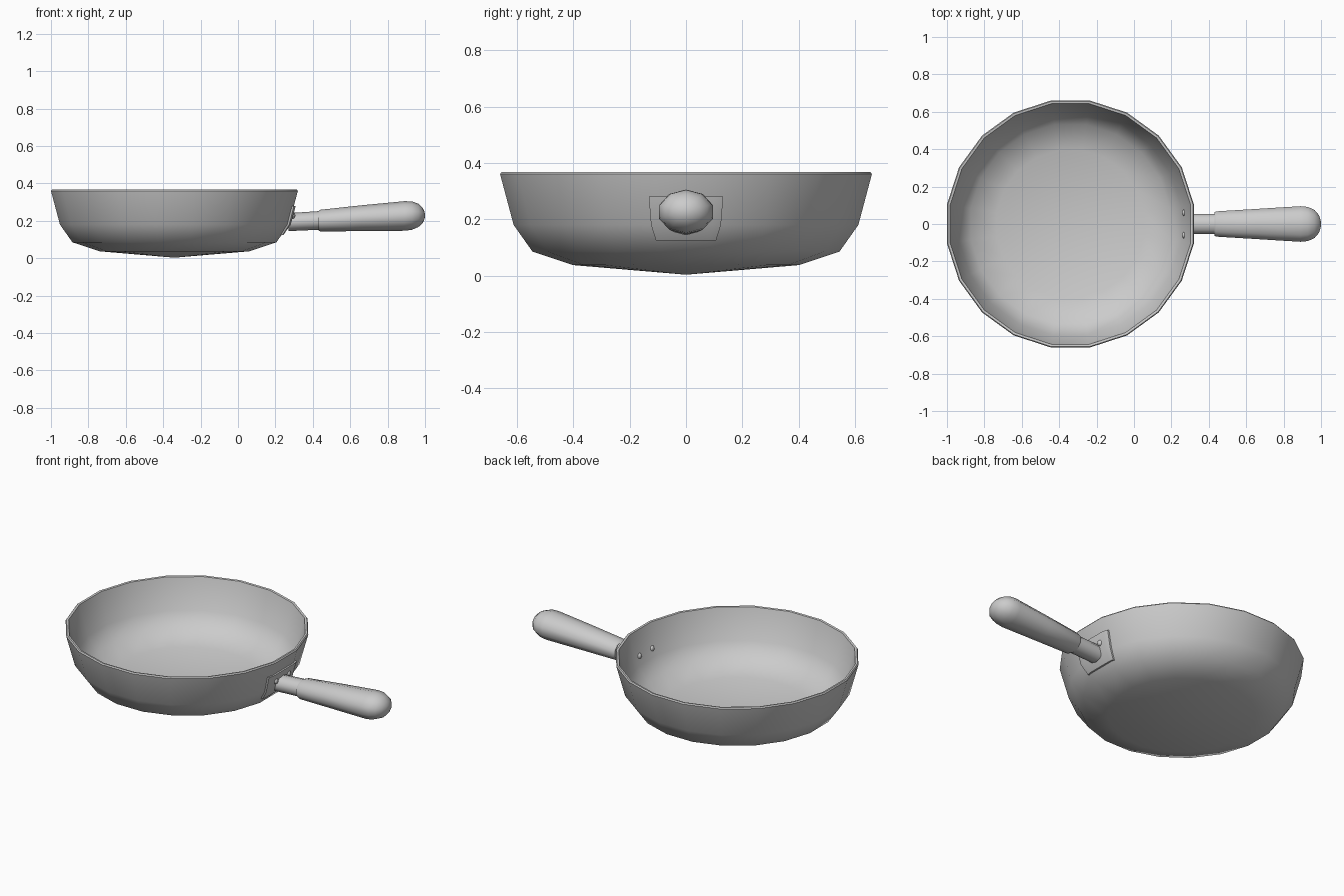
import bpy, bmesh, math
from mathutils import Vector

if "Cube" in bpy.data.objects:
    bpy.data.objects.remove(bpy.data.objects["Cube"])

CX, SIDES = -0.34, 20
COS = math.cos(math.pi / SIDES)
# outer profile: (flat-to-centre distance, height)
OUTER = [(0.40, 0.037), (0.545, 0.085), (0.612, 0.18), (0.66, 0.36)]
INNER = [(0.655, 0.367), (0.643, 0.365), (0.594, 0.185), (0.532, 0.1), (0.395, 0.057)]


def finish(name, bm, angle=50):
    bmesh.ops.recalc_face_normals(bm, faces=bm.faces[:])
    me = bpy.data.meshes.new(name)
    bm.to_mesh(me)
    bm.free()
    ob = bpy.data.objects.new(name, me)
    bpy.context.collection.objects.link(ob)
    bpy.ops.object.select_all(action='DESELECT')
    ob.select_set(True)
    bpy.context.view_layer.objects.active = ob
    bpy.ops.object.shade_smooth_by_angle(angle=math.radians(angle))
    return ob


def skin(bm, rings, start, end):
    """Join rings of points into a tube, closed by a point at each end."""
    vs = [[bm.verts.new(p) for p in r] for r in rings]
    n = len(vs[0])
    for a, b in zip(vs, vs[1:]):
        for i in range(n):
            j = (i + 1) % n
            bm.faces.new((a[i], a[j], b[j], b[i]))
    for ring, p in ((vs[0], start), (vs[-1], end)):
        tip = bm.verts.new(p)
        for i in range(n):
            bm.faces.new((tip, ring[i], ring[(i + 1) % n]))


# Pan bowl: lathed outer wall, rim and inner wall
def pan_ring(d, z):
    return [(CX + d / COS * math.cos((i + 0.5) * math.tau / SIDES),
             d / COS * math.sin((i + 0.5) * math.tau / SIDES), z) for i in range(SIDES)]


bm = bmesh.new()
skin(bm, [pan_ring(d, z) for d, z in OUTER + INNER], (CX, 0, 0.003), (CX, 0, 0.025))
finish("pan_bowl", bm)


# Handle parts: ten-sided oval sections along x (x, z centre, y radius, z radius)
def oval(x, zc, ry, rz, n=10):
    return [(x, ry * math.cos(math.pi / 2 + i * math.tau / n),
             zc + rz * math.sin(math.pi / 2 + i * math.tau / n)) for i in range(n)]


def handle_part(name, sections, angle):
    bm = bmesh.new()
    a, b = sections[0], sections[-1]
    tip = 1.0 if name == "handle_grip" else b[0]
    skin(bm, [oval(*s) for s in sections], (a[0], 0, a[1]), (tip, 0, b[1]))
    finish(name, bm, angle)


handle_part("handle_neck", [(0.27, 0.193, 0.056, 0.048), (0.45, 0.203, 0.056, 0.05)], 50)
handle_part("handle_grip", [
    (0.43, 0.2, 0.066, 0.052), (0.44, 0.201, 0.071, 0.058),
    (0.66, 0.214, 0.085, 0.069), (0.89, 0.226, 0.1, 0.079),
    (0.93, 0.228, 0.096, 0.076), (0.965, 0.229, 0.079, 0.062),
    (0.988, 0.229, 0.051, 0.04), (0.998, 0.229, 0.022, 0.018)], 50)


# Mounting plate: follows the wall facets on the handle side
def wall(z):
    for (d0, z0), (d1, z1) in zip(OUTER, OUTER[1:]):
        if z <= z1:
            return d0 + (d1 - d0) * (z - z0) / (z1 - z0)
    return OUTER[-1][0]


def wall_point(y, z, off):
    d = wall(z) + off
    half = d * math.tan(math.pi / SIDES)
    x = d - max(0, abs(y) - half) * math.tan(math.tau / SIDES)
    return Vector((CX + x, y, z))


bm = bmesh.new()
layers = []
for off in (-0.008, 0.01):
    layers.append([[bm.verts.new(wall_point(s * w, z, off)) for s in (-1, -0.76, 0.76, 1)]
                   for z, w in ((0.125, 0.107), (0.18, 0.124), (0.28, 0.132))])
for g in layers:
    for r in range(2):
        for c in range(3):
            bm.faces.new((g[r][c], g[r][c + 1], g[r + 1][c + 1], g[r + 1][c]))
edge = [(0, 0), (0, 1), (0, 2), (0, 3), (1, 3), (2, 3), (2, 2), (2, 1), (2, 0), (1, 0)]
for (a, b), (c, d) in zip(edge, edge[1:] + edge[:1]):
    bm.faces.new((layers[0][a][b], layers[0][c][d], layers[1][c][d], layers[1][a][b]))
finish("mounting_plate", bm, 30)

# Rivets: domed heads on both sides of the wall
for side, y in (("left", 0.06), ("right", -0.06)):
    bm = bmesh.new()
    z = 0.23
    xi, xo = CX + wall(z) - 0.018, CX + wall(z) + 0.01
    skin(bm, [oval(x, z, r, r, 8) for x, r in
              ((xi - 0.008, 0.011), (xi - 0.002, 0.017), (xo + 0.002, 0.017), (xo + 0.008, 0.011))],
         (xi - 0.011, y, z), (xo + 0.011, y, z))
    for v in bm.verts:
        if not (abs(v.co.y - y) < 1e-5 and (v.co.x < xi - 0.01 or v.co.x > xo + 0.01)):
            v.co.y += y
    finish(side + "_rivet", bm)
